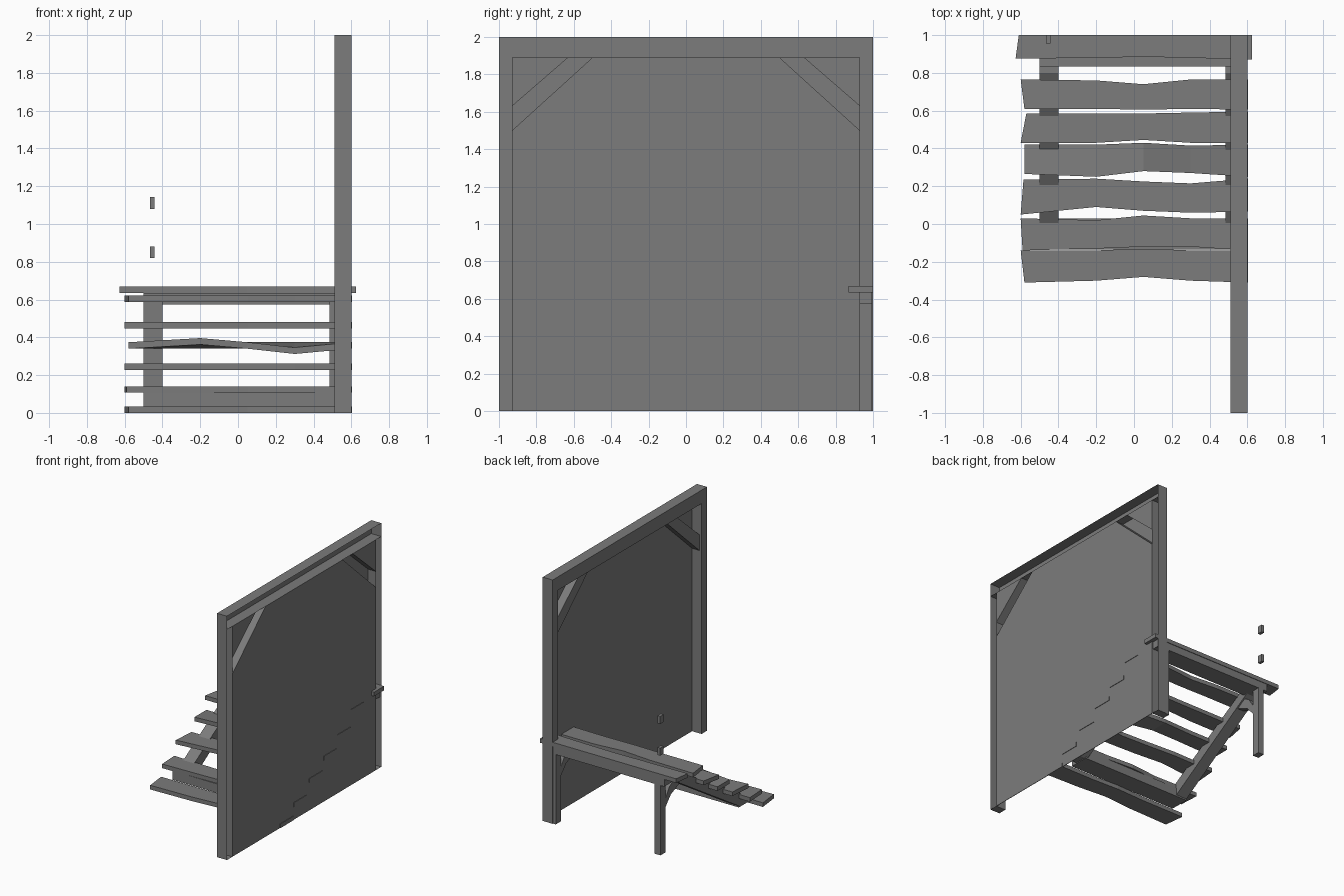
import bpy, bmesh
from mathutils import Vector

cube = bpy.data.objects.get("Cube")
if cube:
    bpy.data.objects.remove(cube, do_unlink=True)

grey = bpy.data.materials.new("mid_grey")
grey.use_nodes = True
grey.diffuse_color = (0.2, 0.2, 0.2, 1)
grey.node_tree.nodes["Principled BSDF"].inputs["Base Color"].default_value = (0.2, 0.2, 0.2, 1)


def finish(name, bm):
    mesh = bpy.data.meshes.new(name)
    bm.to_mesh(mesh)
    bm.free()
    mesh.materials.append(grey)
    obj = bpy.data.objects.new(name, mesh)
    bpy.context.collection.objects.link(obj)
    return obj


def side_prism(name, profile, x0, x1, open_side=False):
    """Extrude a (y, z) outline along x; open_side leaves out the +x face."""
    bm = bmesh.new()
    a = [bm.verts.new((x0, y, z)) for y, z in profile]
    b = [bm.verts.new((x1, y, z)) for y, z in profile]
    n = len(profile)
    bm.faces.new(a)
    if not open_side:
        bm.faces.new(b)
    for i in range(n):
        j = (i + 1) % n
        bm.faces.new((a[i], a[j], b[j], b[i]))
    bmesh.ops.recalc_face_normals(bm, faces=bm.faces)
    return finish(name, bm)


def box(name, x, y, z, open_side=False):
    outline = [(y[0], z[0]), (y[1], z[0]), (y[1], z[1]), (y[0], z[1])]
    return side_prism(name, outline, x[0], x[1], open_side)


def plank(name, ends, front, back, z, thick=0.034, warp=(0, 0, 0, 0, 0)):
    """Wavy board: edge depths at five stations, slanted left end."""
    stations = (-0.2, 0.05, 0.3)
    fx = (ends[0], *stations, ends[2])
    bx = (ends[1], *stations, ends[2])
    bm = bmesh.new()
    rows = []
    for i in range(5):
        f, b = Vector((fx[i], front[i], z + warp[i])), Vector((bx[i], back[i], z))
        up = Vector((0, 0, thick))
        rows.append([bm.verts.new(p) for p in (f, b, b + up, f + up)])
    for r, s in zip(rows, rows[1:]):
        for k in range(4):
            m = (k + 1) % 4
            bm.faces.new((r[k], r[m], s[m], s[k]))
    bm.faces.new(rows[0])
    bm.faces.new(rows[-1])
    bmesh.ops.recalc_face_normals(bm, faces=bm.faces)
    return finish(name, bm)


# Wall frame: channels open towards the outside
INNER, TOP, OUT = 0.93, 1.89, 0.6
box("front_post", (0.51, OUT), (-1, -INNER), (0, TOP), True)
box("back_post", (0.51, OUT), (INNER, 1), (0, TOP), True)
box("top_beam", (0.51, OUT), (-1, 1), (TOP, 2), True)

# Corner braces and the corner infill behind them
for s, side in ((-1, "front"), (1, "back")):
    side_prism(side + "_corner_brace",
               [(s * INNER, 1.5), (s * 0.5, TOP), (s * 0.63, TOP), (s * INNER, 1.63)],
               0.53, OUT, True)
    side_prism(side + "_corner_infill",
               [(s * INNER, 1.63), (s * 0.63, TOP), (s * INNER, TOP)], 0.596, OUT)

# Wall panel with clipped top corners
side_prism("wall_panel",
           [(-INNER, 0), (INNER, 0), (INNER, 1.5), (0.5, TOP), (-0.5, TOP), (-INNER, 1.5)],
           0.596, OUT)

# Stair treads and landing
R = 0.604
plank("tread_1", (-0.58, -0.6, R), (-0.31, -0.3, -0.28, -0.3, -0.31),
      (-0.14, -0.14, -0.13, -0.14, -0.14), 0)
plank("tread_2", (-0.59, -0.6, R), (-0.14, -0.13, -0.12, -0.12, -0.14),
      (0.03, 0.02, 0.045, 0.03, 0.03), 0.107)
plank("tread_3", (-0.6, -0.585, R), (0.05, 0.09, 0.07, 0.06, 0.065),
      (0.235, 0.24, 0.225, 0.215, 0.24), 0.228)
plank("tread_4", (-0.58, -0.58, R), (0.265, 0.25, 0.28, 0.27, 0.25),
      (0.42, 0.42, 0.43, 0.415, 0.42), 0.34, warp=(0, 0.022, 0, -0.028, 0))
plank("tread_5", (-0.6, -0.57, R), (0.43, 0.43, 0.445, 0.43, 0.43),
      (0.585, 0.585, 0.585, 0.59, 0.595), 0.448)
plank("tread_6", (-0.58, -0.6, R), (0.61, 0.61, 0.605, 0.61, 0.605),
      (0.765, 0.76, 0.74, 0.765, 0.765), 0.588)
plank("landing", (-0.627, -0.61, 0.625), (0.875, 0.88, 0.885, 0.88, 0.87),
      (1, 1, 1, 1, 1), 0.635)

# Stair carcass: bottom block, top beam, sloping stringers
box("bottom_beam", (-0.5, 0.51), (-0.135, 0.03), (0.034, 0.108))
box("landing_beam", (-0.5, 0.59), (0.835, 0.995), (0.573, 0.636))
stringer = [(-0.08, 0.04), (0.02, 0.04), (0.87, 0.573), (0.87, 0.62), (0.8, 0.62), (-0.08, 0.09)]
for name, x0, x1 in (("right", -0.5, -0.4), ("left", 0.485, 0.59)):
    side_prism(name + "_stringer", stringer, x0, x1)

# Legs under the landing, each with a slanted brace to the stringer
for name, x0, x1 in (("right", -0.465, -0.412), ("left", 0.485, 0.54)):
    box(name + "_leg", (x0, x1), (0.93, 0.995), (0, 0.575))
    side_prism(name + "_leg_brace",
               [(0.94, 0.36), (0.94, 0.43), (0.88, 0.52), (0.81, 0.56), (0.74, 0.5), (0.86, 0.45)],
               x0, x1)

# Loose rail pegs above the landing
for name, z in (("lower", 0.82), ("upper", 1.08)):
    box(name + "_rail_peg", (-0.466, -0.441), (0.955, 1), (z, z + 0.062))
